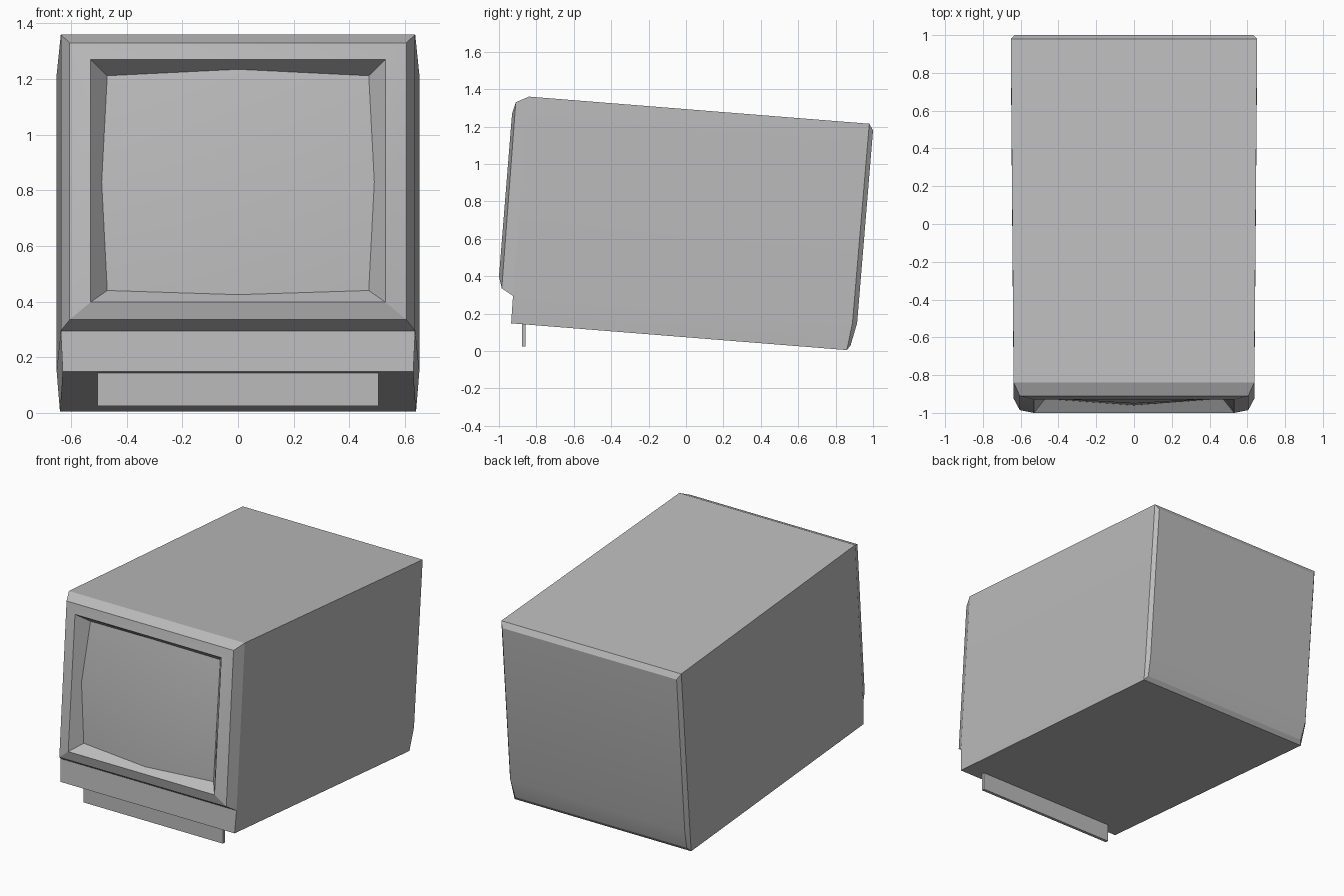
import bpy, bmesh, math

if "Cube" in bpy.data.objects:
    bpy.data.objects.remove(bpy.data.objects["Cube"])

grey = bpy.data.materials.new("plain_grey")
grey.use_nodes = True
colour = (0.5, 0.5, 0.5, 1)
grey.diffuse_color = colour
grey.node_tree.nodes["Principled BSDF"].inputs["Base Color"].default_value = colour


def finish(name, bm, weld=True):
    if weld:
        bmesh.ops.remove_doubles(bm, verts=bm.verts[:], dist=0.0005)
    mesh = bpy.data.meshes.new(name)
    bm.to_mesh(mesh)
    bm.free()
    mesh.materials.append(grey)
    ob = bpy.data.objects.new(name, mesh)
    bpy.context.collection.objects.link(ob)
    bpy.ops.object.select_all(action='DESELECT')
    ob.select_set(True)
    bpy.context.view_layer.objects.active = ob
    bpy.ops.object.shade_smooth_by_angle(angle=math.radians(20))
    return ob


def face(bm, points):
    return bm.faces.new([bm.verts.new(p) for p in points])


def mirror(p):
    return (-p[0], p[1], p[2])


def across(bm, a, b):
    # Panel spanning the full width between two profile points
    face(bm, [a, b, mirror(b), mirror(a)])


def both_sides(bm, points):
    face(bm, points)
    face(bm, [mirror(p) for p in reversed(points)])


# Profile corners on the left side: (half width, depth, height)
front_top = (.637, -.84, 1.36)
back_top = (.652, .98, 1.215)
back_top_in = (.632, 1.0, 1.18)
back_low_in = (.632, .915, .15)
back_foot_in = (.622, .88, .03)
back_low = (.652, .89, .15)
back_foot = (.64, .86, .005)
lip_bottom = (.63, -.935, .148)
lip_top = (.637, -.925, .295)
bezel_top = (.605, -.91, 1.33)
bezel_bottom = (.605, -.985, .335)
rim_top = (.53, -.93, 1.27)
rim_bottom = (.53, -1.0, .398)

# Screen grid: rows from bottom to top, columns from centre to left edge
screen_rows = [
    [(0, -.96, .425), (.47, -.925, .44)],
    [(0, -.95, .83), (.49, -.92, .83)],
    [(0, -.89, 1.235), (.47, -.855, 1.212)],
]

# Cabinet shell with chamfered bezel
bm = bmesh.new()
shell = [front_top, back_top, back_top_in, back_low_in, back_foot_in,
         back_foot, lip_bottom, lip_top, bezel_bottom, rim_bottom]
for a, b in zip(shell, shell[1:]):
    across(bm, a, b)
across(bm, front_top, bezel_top)
across(bm, bezel_top, rim_top)
for side in ([front_top, back_top, back_low, lip_top],
             [lip_top, back_low, back_foot, lip_bottom],
             [back_top, back_top_in, back_low_in, back_low],
             [back_low, back_low_in, back_foot_in, back_foot],
             [front_top, lip_top, bezel_bottom, bezel_top],
             [bezel_top, bezel_bottom, rim_bottom, rim_top]):
    both_sides(bm, side)

# Recess walls from the rim down to the screen edge
low, mid, high = screen_rows
both_sides(bm, [rim_top, rim_bottom, low[1], mid[1], high[1]])
face(bm, [rim_bottom, mirror(rim_bottom), mirror(low[1]), low[0], low[1]])
face(bm, [rim_top, mirror(rim_top), mirror(high[1]), high[0], high[1]])

# Bulging screen, kept in the shell so the volume is closed
for r0, r1 in zip(screen_rows, screen_rows[1:]):
    both_sides(bm, [r0[0], r0[1], r1[1], r1[0]])
bmesh.ops.remove_doubles(bm, verts=bm.verts[:], dist=0.0005)
bmesh.ops.recalc_face_normals(bm, faces=bm.faces[:])
finish("monitor_cabinet", bm)

# Flat front foot plate under the cabinet
bm = bmesh.new()
bmesh.ops.create_cube(bm, size=1)
for v in bm.verts:
    v.co = (v.co.x * 1.01, v.co.y * .02 - .867, v.co.z * .12 + .085)
finish("front_foot_plate", bm)
